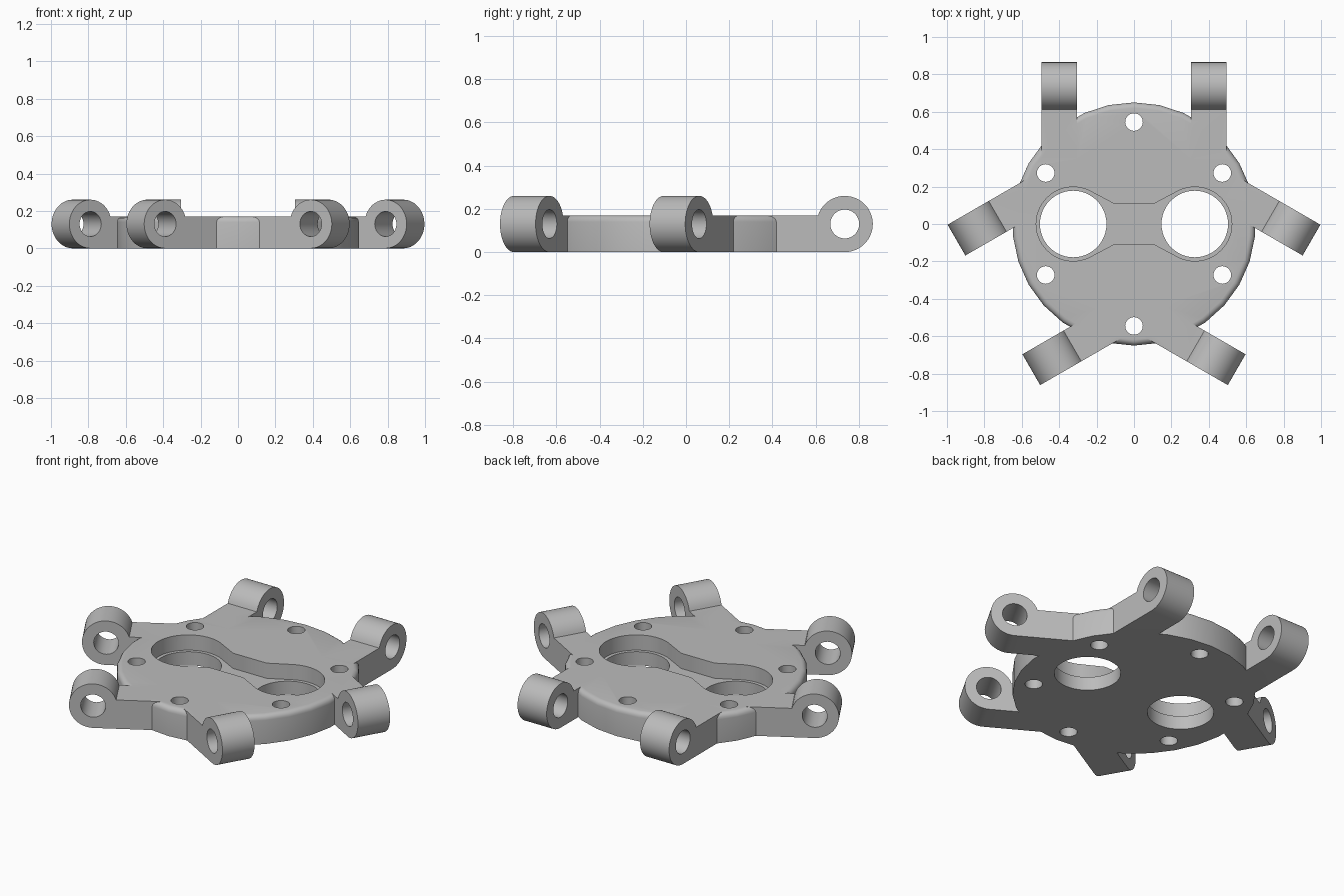
import bpy, bmesh
from math import sin, cos, pi, radians, asin
from mathutils import Matrix, Vector

cube = bpy.data.objects.get("Cube")
if cube:
    bpy.data.objects.remove(cube, do_unlink=True)

THICK = 0.17        # plate thickness
DISC_R = 0.65
ARM_X, ARM_W = 0.4, 0.19
PIN_Y, PIN_R = 0.735, 0.13
EYE_X = 0.325

metal = bpy.data.materials.new("plain_grey")
metal.use_nodes = True
grey = (0.5, 0.5, 0.5, 1)
metal.diffuse_color = grey
metal.node_tree.nodes["Principled BSDF"].inputs["Base Color"].default_value = grey


def arc(cx, cy, r, start, end, n):
    return [(cx + r * cos(start + (end - start) * i / n),
             cy + r * sin(start + (end - start) * i / n)) for i in range(n + 1)]


def circle(cx, cy, r, n, start=0.0):
    return arc(cx, cy, r, start, start + 2 * pi, n)[:-1]


def prism(bm, outline, low, high, matrix=Matrix()):
    """Extrude a flat outline from low to high, then place it."""
    verts = [bm.verts.new((x, y, low)) for x, y in outline]
    face = bm.faces.new(verts)
    ext = bmesh.ops.extrude_face_region(bm, geom=[face])["geom"]
    top = [v for v in ext if isinstance(v, bmesh.types.BMVert)]
    bmesh.ops.translate(bm, verts=top, vec=(0, 0, high - low))
    bmesh.ops.transform(bm, verts=verts + top, matrix=matrix)
    return top


def finish(bm, name):
    bmesh.ops.recalc_face_normals(bm, faces=bm.faces)
    mesh = bpy.data.meshes.new(name)
    bm.to_mesh(mesh)
    bm.free()
    mesh.materials.append(metal)
    ob = bpy.data.objects.new(name, mesh)
    bpy.context.collection.objects.link(ob)
    return ob


def combine(target, tool, operation):
    mod = target.modifiers.new(operation.lower(), 'BOOLEAN')
    mod.operation, mod.object, mod.solver = operation, tool, 'EXACT'
    bpy.context.view_layer.objects.active = target
    bpy.ops.object.modifier_apply(modifier=mod.name)
    bpy.data.objects.remove(tool, do_unlink=True)


# Turns a (y, z) outline extruded along x into place
side_on = Matrix(((0, 0, 1, 0), (1, 0, 0, 0), (0, 1, 0, 0), (0, 0, 0, 1)))

# Round plate with a softened top rim
bm = bmesh.new()
top = set(prism(bm, circle(0, 0, DISC_R, 30, radians(6)), 0, THICK))
rim = [e for e in bm.edges if all(v in top for v in e.verts)]
bmesh.ops.bevel(bm, geom=rim, offset=0.03, segments=4, profile=0.5, affect='EDGES')
plate = finish(bm, "hinge_plate")

# Six arms ending in hinge knuckles, in three parallel pairs
knuckle = arc(PIN_Y, PIN_R, PIN_R, -pi / 2, pi - asin((THICK - PIN_R) / PIN_R), 36)
arm_side = [(0.35, 0)] + knuckle + [(0.35, THICK)]
arms, holes = bmesh.new(), bmesh.new()
for k in range(3):
    turn = Matrix.Rotation(k * 2 * pi / 3, 4, 'Z') @ side_on
    for x in (-ARM_X, ARM_X):
        prism(arms, arm_side, x - ARM_W / 2, x + ARM_W / 2, turn)
        prism(holes, circle(PIN_Y, PIN_R, 0.067, 32), x - 0.12, x + 0.12, turn)
combine(plate, finish(arms, "hinge_arms"), 'UNION')

# Bolt holes on a ring, and the two large openings
for k in range(6):
    a = pi / 2 + k * pi / 3
    prism(holes, circle(0.545 * cos(a), 0.545 * sin(a), 0.047, 24), -0.1, 0.4)
for x in (-EYE_X, EYE_X):
    prism(holes, circle(x, 0, 0.178, 48), -0.1, 0.4)

# Dumbbell recess around the openings
half = arc(-EYE_X, 0, 0.198, pi / 3, 5 * pi / 3, 36)
half = [(-0.11, 0.11)] + half + [(-0.11, -0.11)]
bm = bmesh.new()
prism(bm, half + [(-x, -y) for x, y in half], 0.08, 0.4)
combine(plate, finish(bm, "recess_cutter"), 'DIFFERENCE')
combine(plate, finish(holes, "hole_cutter"), 'DIFFERENCE')

bpy.ops.object.select_all(action='DESELECT')
plate.select_set(True)
bpy.context.view_layer.objects.active = plate
bpy.ops.object.shade_smooth_by_angle(angle=radians(30))
